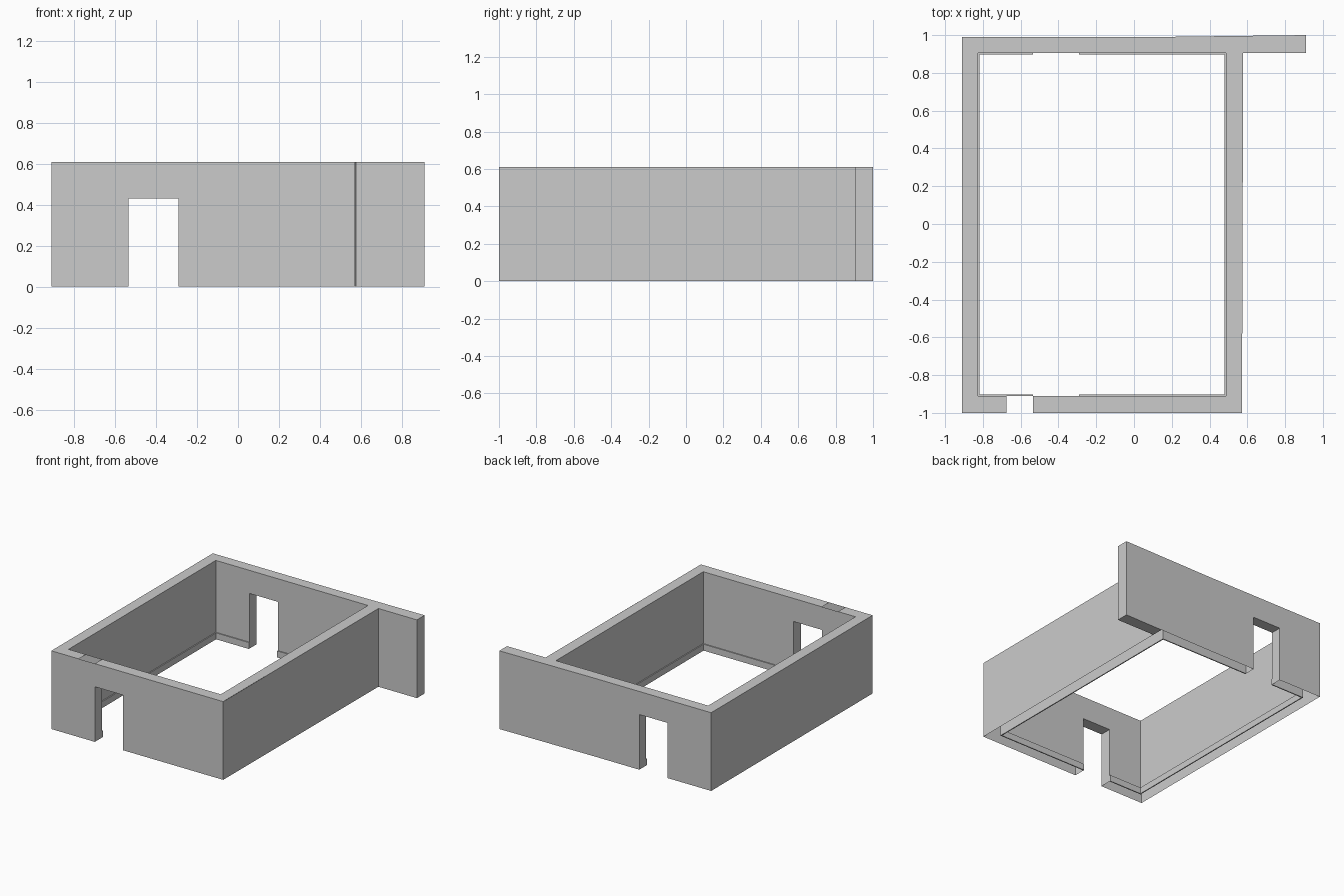
import bpy, bmesh

if "Cube" in bpy.data.objects:
    bpy.data.objects.remove(bpy.data.objects["Cube"])

H, DOOR_H = 0.61, 0.43            # wall and doorway heights
DOOR = (-0.535, -0.29)            # doorway x range, same in both end walls
GAP = (-0.675, -0.535)            # open stretch in the top of the front wall

# plan corners: front left, front right, back right, back left
X0, X1, Y0, Y1 = -0.91, 0.575, -1.0, 0.99
OUTER = [(X0, Y0), (0.572, Y0), (0.578, 0.905), (X0, Y1)]
IX0, IX1, IY0, IY1 = -0.825, 0.488, -0.91, 0.905


def face(bm, pts):
    bm.faces.new([bm.verts.new(p) for p in pts])


def upright(bm, a, b, z0=0.0, z1=H):
    """Vertical quad over the plan segment a-b."""
    face(bm, [(*a, z0), (*b, z0), (*b, z1), (*a, z1)])


def flat(bm, x0, x1, y0, y1, z):
    face(bm, [(x0, y0, z), (x1, y0, z), (x1, y1, z), (x0, y1, z)])


def door_panel(bm, x0, x1, y):
    """End wall skin with the doorway left open."""
    upright(bm, (x0, y), (DOOR[0], y))
    upright(bm, (DOOR[0], y), (DOOR[1], y), DOOR_H, H)
    upright(bm, (DOOR[1], y), (x1, y))


def doorway(bm, y0, y1):
    """Jambs and lintel underside."""
    for x in DOOR:
        upright(bm, (x, y0), (x, y1), 0, DOOR_H)
    flat(bm, *DOOR, y0, y1, DOOR_H)


def finish(bm, name):
    bmesh.ops.remove_doubles(bm, verts=bm.verts, dist=1e-4)
    bmesh.ops.recalc_face_normals(bm, faces=bm.faces)
    me = bpy.data.meshes.new(name)
    bm.to_mesh(me)
    bm.free()
    ob = bpy.data.objects.new(name, me)
    bpy.context.collection.objects.link(ob)
    return ob


# room walls: hollow skins, open underneath
bm = bmesh.new()
door_panel(bm, X0, OUTER[1][0], Y0)
door_panel(bm, IX0, IX1, IY0)
door_panel(bm, IX0, IX1, IY1)
door_panel(bm, X0, 0.12, Y1)
upright(bm, (0.12, Y1), (OUTER[2][0], 0.996))
upright(bm, OUTER[1], OUTER[2])
upright(bm, (X0, Y0), (X0, Y1))
for x in (IX0, IX1):
    upright(bm, (x, IY0), (x, IY1))
doorway(bm, Y0, IY0)
doorway(bm, IY1, Y1)

# wall tops
flat(bm, X0, GAP[0], Y0, IY0, H)
flat(bm, GAP[1], OUTER[1][0], Y0, IY0, H)
flat(bm, X0, IX0, IY0, IY1, H)
face(bm, [(IX1, IY0, H), (0.572, IY0, H), (*OUTER[2], H), (IX1, IY1, H)])
flat(bm, X0, 0.12, IY1, Y1, H)
face(bm, [(0.12, IY1, H), (*OUTER[2], H), (OUTER[2][0], 0.996, H), (0.12, Y1, H)])
finish(bm, "room_walls")

# wing wall sticking out past the back right corner
bm = bmesh.new()
wing = [(0.578, 0.905), (0.91, 0.905), (0.91, 1.0), (0.578, 0.996)]
for a, b in zip(wing[:3], wing[1:]):
    upright(bm, a, b)
for z in (0, H):
    face(bm, [(*p, z) for p in wing])
finish(bm, "wing_wall")

# thin skirting along the inside of the room
T, SH = 0.008, 0.05
bm = bmesh.new()
for x0, x1, y0, y1 in (
        (IX0, IX0 + T, IY0, IY1), (IX1 - T, IX1, IY0, IY1),
        (IX0, DOOR[0], IY0, IY0 + T), (DOOR[1], IX1, IY0, IY0 + T),
        (IX0, DOOR[0], IY1 - T, IY1), (DOOR[1], IX1, IY1 - T, IY1)):
    r = bmesh.ops.create_cube(bm, size=1)["verts"]
    bmesh.ops.scale(bm, verts=r, vec=(x1 - x0, y1 - y0, SH))
    bmesh.ops.translate(bm, verts=r, vec=((x0 + x1) / 2, (y0 + y1) / 2, SH / 2))
finish(bm, "skirting")
